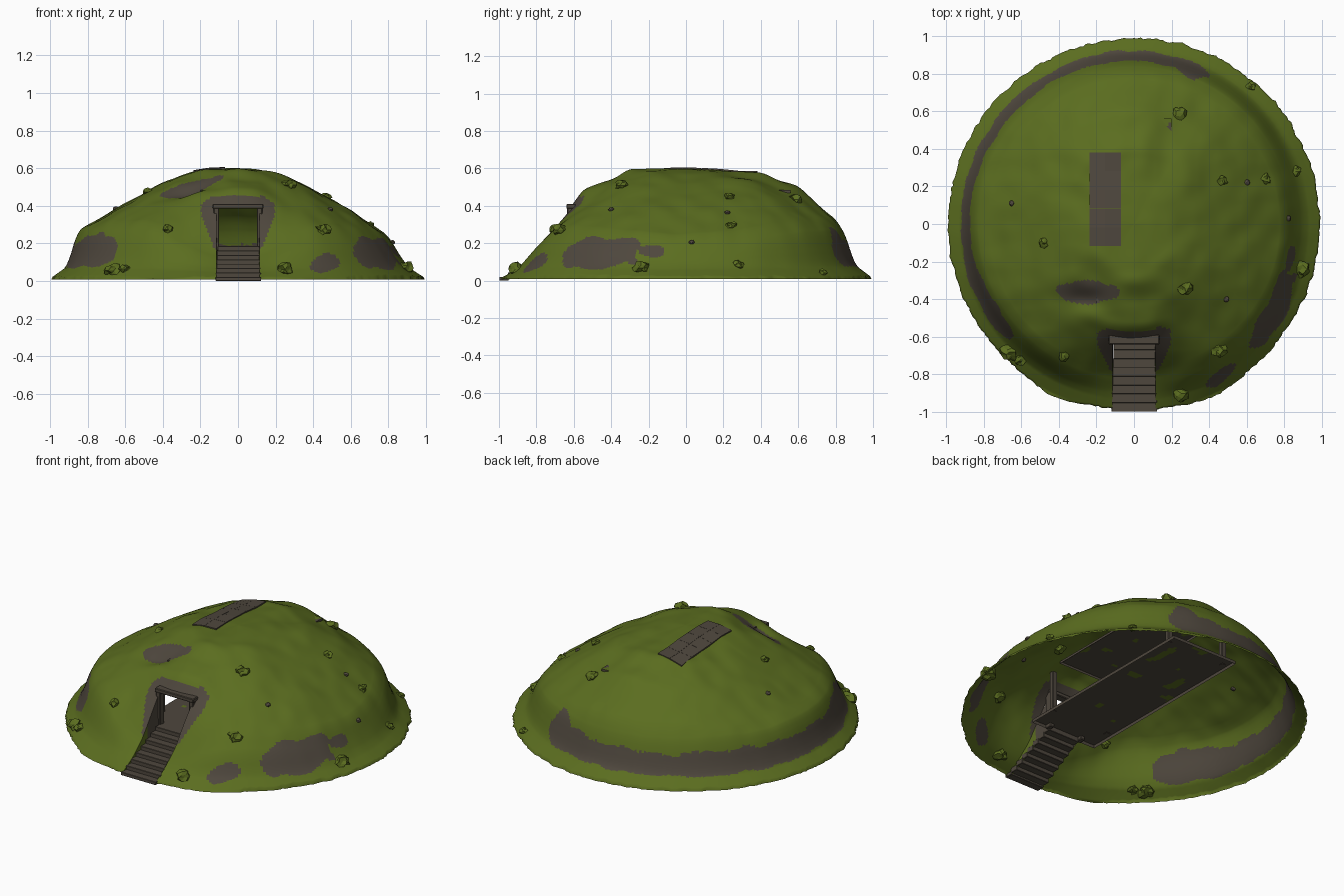
import bpy, bmesh, math, random
from mathutils import Vector, noise

if "Cube" in bpy.data.objects:
    bpy.data.objects.remove(bpy.data.objects["Cube"])

random.seed(4)


def material(name, rgb):
    m = bpy.data.materials.new(name)
    m.diffuse_color = (*rgb, 1)
    m.use_nodes = True
    m.node_tree.nodes["Principled BSDF"].inputs["Base Color"].default_value = m.diffuse_color
    return m


GRASS = material("grass green", (0.104, 0.153, 0.014))
STONE = material("earth brown", (0.077, 0.063, 0.047))


def interp(table, t):
    for (a, za), (b, zb) in zip(table, table[1:]):
        if t <= b:
            return za + (zb - za) * max(0, (t - a) / (b - a))
    return table[-1][1]


# Height against distance from the centre, in several compass directions
RIGHT = [(0, .60), (.1, .595), (.2, .57), (.4, .49), (.6, .38), (.8, .235), (.87, .12), (.91, .07), (1, .012)]
BACK_R = [(0, .60), (.2, .585), (.4, .54), (.6, .445), (.8, .315), (.86, .25), (.895, .10), (.92, .07), (1, .012)]
BACK = [(0, .60), (.4, .58), (.6, .50), (.8, .33), (.86, .23), (.895, .10), (.92, .07), (1, .012)]
LEFT = [(0, .60), (.2, .595), (.4, .525), (.6, .41), (.8, .30), (.855, .26), (.885, .16), (.905, .08), (1, .012)]
FRONT_L = [(0, .60), (.25, .59), (.43, .52), (.63, .41), (.8, .31), (.85, .25), (.88, .17), (.92, .08), (1, .012)]
FRONT = [(0, .60), (.3, .595), (.4, .54), (.55, .485), (.6, .41), (.72, .25), (.8, .13), (.88, .075), (1, .012)]
FRONT_R = [(0, .60), (.25, .585), (.43, .515), (.63, .385), (.8, .28), (.88, .19), (.925, .09), (1, .012)]
COMPASS = [(0, RIGHT), (58, BACK_R), (90, BACK), (180, LEFT), (230, FRONT_L), (270, FRONT), (304, FRONT_R),
           (360, RIGHT)]


def height(x, y):
    r = math.hypot(x, y)
    if r < 1e-6:
        return .60
    a = math.degrees(math.atan2(y, x)) % 360
    for (a0, p0), (a1, p1) in zip(COMPASS, COMPASS[1:]):
        if a <= a1:
            break
    w = .5 - .5 * math.cos(math.pi * (a - a0) / (a1 - a0))
    # averaging a few nearby radii rounds the profile's corners
    z = 0
    for d in (-.02, -.007, .007, .02):
        q = max(0, min(1, r + d * min(1, (1 - r) * 12)))
        z += .25 * ((1 - w) * interp(p0, q) + w * interp(p1, q))
    n = noise.noise(Vector((x * 4, y * 4, 1.3))) * .010 + noise.noise(Vector((x * 9, y * 9, 5))) * .008
    z += n * min(1, max(0, (1 - r) * 5)) * min(1, r * 3)
    # small scooped ledge above the door
    z -= .035 * math.exp(-((x + .26) / .12) ** 2 - ((y + .40) / .06) ** 2)
    return max(.008, z)


def rim(t):
    d = Vector((math.cos(t), math.sin(t), 0))
    front = math.exp(-((abs(d.x) - .42) / .15) ** 2) if d.y < 0 else 0
    return .988 + .022 * front + .010 * noise.noise(d * 14) + .009 * noise.noise(d * 45)


def is_bare(c):
    """Where bare earth shows through the grass."""
    x, y, z = c
    r = math.hypot(x, y)
    n = noise.noise(Vector((x * 9, y * 9, z * 9)))
    a = math.degrees(math.atan2(y, x)) % 360
    # long cliff around the back and left, swelling at both ends
    end = .075 * math.exp(-((a - 69) / 8) ** 2) + .07 * math.exp(-((a - 212) / 13) ** 2)
    taper = .05 * max(0, 1 - (a - 63) / 4) + .05 * max(0, 1 - (223 - a) / 5)
    if 63 < a < 223 and r > .75 and .072 + .015 * n + taper < z < .195 + end + .04 * n - taper:
        return True
    # right-hand cliff with a small hook, and a front patch
    if r > .72 and abs((a - 329) / 15) ** 3 + abs((z - .145) / .085) ** 3 < 1 + n:
        return True
    if r > .7 and ((a - 347) / 5) ** 2 + ((z - .16) / .04) ** 2 < 1 + n:
        return True
    if y < 0 and ((x - .46) / .08) ** 2 + ((z - .09) / .045) ** 2 < 1 + n:
        return True
    # ledge above the door
    if ((x + .25) / .16) ** 2 + ((y + .36) / .062) ** 2 < 1 + n * .5:
        return True
    # earth arch around the door
    w = .13 + .065 * min(1, max(0, (z - .18) / .17)) - .05 * max(0, (z - .41) / .035)
    return y < -.5 and .17 < z < .45 and abs(x) < w


def add_object(name, bm, mats, smooth=None):
    me = bpy.data.meshes.new(name)
    bm.to_mesh(me)
    bm.free()
    ob = bpy.data.objects.new(name, me)
    bpy.context.collection.objects.link(ob)
    for m in mats:
        me.materials.append(m)
    if smooth:
        bpy.context.view_layer.objects.active = ob
        ob.select_set(True)
        bpy.ops.object.shade_smooth_by_angle(angle=math.radians(smooth))
        ob.select_set(False)
    return ob


def box(name, x0, x1, y0, y1, z0, z1, bevel=.004, moss=False):
    bm = bmesh.new()
    bmesh.ops.create_cube(bm, size=1)
    for v in bm.verts:
        v.co = ((x0 + x1) / 2 + v.co.x * (x1 - x0), (y0 + y1) / 2 + v.co.y * (y1 - y0),
                (z0 + z1) / 2 + v.co.z * (z1 - z0))
    if moss:  # big open-bottomed slabs with mossy spots
        bmesh.ops.delete(bm, geom=[f for f in bm.faces if f.normal.z < -.5], context='FACES')
        bmesh.ops.subdivide_edges(bm, edges=bm.edges[:], cuts=50, use_grid_fill=True)
        for f in bm.faces:
            c = f.calc_center_median()
            n = noise.noise(Vector((c.x * 11, c.y * 11, z0 * 7)))
            f.material_index = int(n > .38 and f.normal.z > .5 and c.y > -.35)
    elif bevel:
        bmesh.ops.bevel(bm, geom=bm.edges[:], offset=bevel, segments=1, affect='EDGES')
    return add_object(name, bm, [STONE, GRASS])


# Hollow grass mound: polar sheet with a door opening, rings packed towards the steep rim
bm = bmesh.new()
SEG, RINGS = 360, 110
top = bm.verts.new((0, 0, .60))
rings = []
for i in range(1, RINGS + 1):
    u = i / RINGS
    f = u / .5 * .7 if u < .5 else .7 + (u - .5) / .5 * .3
    ring = []
    for j in range(SEG):
        t = 2 * math.pi * j / SEG
        r = f * (1 + (rim(t) - 1) * f ** 6)
        x, y = r * math.cos(t), r * math.sin(t)
        z = height(x, y) if i < RINGS else .008
        ring.append(bm.verts.new((max(-1, min(1, x)), max(-1, min(1, y)), z)))
    rings.append(ring)
for j in range(SEG):
    k = (j + 1) % SEG
    bm.faces.new((top, rings[0][j], rings[0][k]))
    for a, b in zip(rings, rings[1:]):
        bm.faces.new((a[j], b[j], b[k], a[k]))
DOOR = .115
for co, no in (((DOOR, 0, 0), (1, 0, 0)), ((-DOOR, 0, 0), (1, 0, 0)), ((0, 0, .40), (0, 0, 1))):
    part = [f for f in bm.faces if f.calc_center_median().y < -.45 and abs(f.calc_center_median().x) < .3]
    geom = part + list({e for f in part for e in f.edges}) + list({v for f in part for v in f.verts})
    bmesh.ops.bisect_plane(bm, geom=geom, plane_co=co, plane_no=no)
hole = []
for f in bm.faces:
    c = f.calc_center_median()
    if c.y < -.45 and abs(c.x) < DOOR and c.z < .40:
        hole.append(f)
    elif is_bare(c):
        f.material_index = 1
bmesh.ops.delete(bm, geom=hole, context='FACES')
add_object("grass_mound", bm, [GRASS, STONE], 50)

# Door frame
for s in (-1, 1):
    a, b = sorted((s * .10, s * .13))
    box("door_post", a, b, -.635, -.59, .16, .40)
box("door_lintel", -.135, .135, -.64, -.59, .385, .41)


# Steps down from the door, with banked sides up to the grass
def stair_z(y):
    return max(.004, .18 * min(1, (y + .99) / .36) + .004)


STEPS = 8
for i in range(STEPS):
    f = (i + .5) / STEPS
    y0 = -.62 - .375 * i / STEPS
    w = .108 + .012 * f
    z = stair_z(y0 - .024) + .008
    box("step", -w, w + .004, max(-1, y0 - .05), y0, max(.001, z - .032), z, bevel=.002)
bm = bmesh.new()
for s in (-1, 1):
    ys = [-.98 + i * .02 for i in range(20)]
    lo = [bm.verts.new((s * .112, y, max(0, stair_z(y) - .02))) for y in ys]
    hi = [bm.verts.new((s * DOOR, y, max(height(s * DOOR, y), stair_z(y) - .015))) for y in ys]
    for i in range(19):
        f = bm.faces.new((lo[i], lo[i + 1], hi[i + 1], hi[i]))
        f.material_index = int(ys[i] > -.76)
add_object("stair_banks", bm, [GRASS, STONE])

# Room inside: floor, ceiling, posts and end beam
box("room_floor", -.23, .23, -.63, .63, .162, .182, moss=True)
box("room_ceiling", -.20, .20, -.42, .56, .47, .485, moss=True)
for y in (-.48, .55):
    for x in (-.2, .2):
        box("room_post", x - .016, x + .016, y - .016, y + .016, .18, min(.475, height(x, y) - .02))
box("back_beam", -.2, .2, .535, .565, .42, .45)

# Plank hatch set into the roof, following its slope
bm = bmesh.new()
for i in range(5):
    for j in range(2):
        x0, x1 = -.237 + j * .084, -.154 + j * .084
        y0, y1 = -.118 + i * .1, -.019 + i * .1
        ring = [(x0, y0), (x1, y0), (x1, y1), (x0, y1)]
        up = [bm.verts.new((x, y, height(x, y) + .007)) for x, y in ring]
        lo = [bm.verts.new((x, y, height(x, y) - .002)) for x, y in ring]
        bm.faces.new(up)
        bm.faces.new(lo[::-1])
        for k in range(4):
            n = (k + 1) % 4
            bm.faces.new((lo[k], lo[n], up[n], up[k]))
add_object("roof_hatch", bm, [STONE])


# Grass tufts and small stones scattered over the mound
def lump(name, x, y, size, mat, rough):
    bm = bmesh.new()
    bmesh.ops.create_icosphere(bm, subdivisions=2, radius=size)
    for v in bm.verts:
        v.co *= 1 + random.uniform(-rough, rough)
        v.co.z *= .75
        v.co += Vector((x, y, height(x, y)))
    add_object(name, bm, [mat])


for x, y, s in ((.24, .59, .036), (.47, .23, .028), (.70, .24, .03), (.27, -.34, .036), (.45, -.67, .04),
                (-.37, -.70, .03), (.89, -.24, .045), (.25, -.90, .042), (-.66, -.68, .045),
                (-.48, -.10, .025), (-.60, -.72, .03), (.86, .28, .028), (.62, .73, .025)):
    lump("grass_tuft", x, y, s, GRASS, .3)
for x, y in ((-.65, .11), (.49, -.40), (.60, .22), (.82, .03)):
    lump("small_stone", x, y, .016, STONE, .1)
